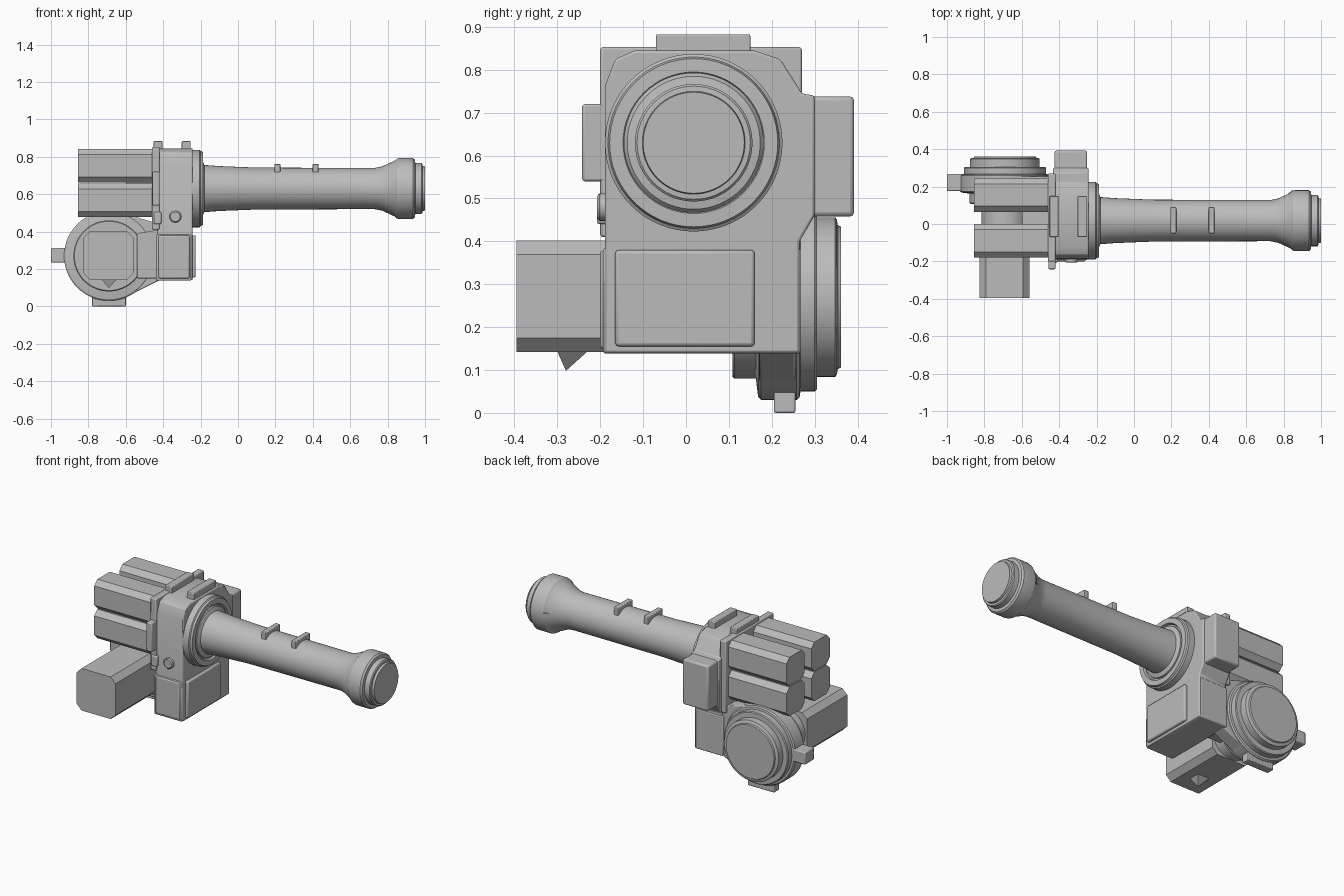
import bpy, bmesh, math
from mathutils import Vector

old = bpy.data.objects.get("Cube")
if old:
    bpy.data.objects.remove(old, do_unlink=True)

grey = bpy.data.materials.new("plain_grey")
grey.use_nodes = True
COLOUR = (0.5, 0.5, 0.5, 1)
grey.diffuse_color = COLOUR
grey.node_tree.nodes["Principled BSDF"].inputs["Base Color"].default_value = COLOUR
parts = []


def finish(name, bm, bevel=0.0):
    bmesh.ops.recalc_face_normals(bm, faces=bm.faces)
    mesh = bpy.data.meshes.new(name)
    bm.to_mesh(mesh)
    bm.free()
    mesh.materials.append(grey)
    ob = bpy.data.objects.new(name, mesh)
    bpy.context.collection.objects.link(ob)
    if bevel:
        mod = ob.modifiers.new("soft_edges", 'BEVEL')
        mod.width, mod.segments = bevel, 2
        mod.limit_method = 'ANGLE'
    parts.append(ob)
    return ob


def extrude(name, pts, axis, a, b, bevel=0.0):
    """Prism of a 2D outline: (y, z) along x, or (x, z) along y."""
    def place(p, t):
        return (t, p[0], p[1]) if axis == 'x' else (p[0], t, p[1])
    bm = bmesh.new()
    ends = [[bm.verts.new(place(p, t)) for p in pts] for t in (a, b)]
    for loop in ends:
        bm.faces.new(loop)
    n = len(pts)
    for i in range(n):
        j = (i + 1) % n
        bm.faces.new((ends[0][i], ends[0][j], ends[1][j], ends[1][i]))
    return finish(name, bm, bevel)


def box(name, x, y, z, bevel=0.006):
    pts = [(y[0], z[0]), (y[1], z[0]), (y[1], z[1]), (y[0], z[1])]
    return extrude(name, pts, 'x', x[0], x[1], bevel)


def chamfered(u, v, c):
    """Rectangle outline with cut corners."""
    (a, b), (d, e) = u, v
    return [(a + c, d), (b - c, d), (b, d + c), (b, e - c),
            (b - c, e), (a + c, e), (a, e - c), (a, d + c)]


def lathe(name, profile, centre, axis, sides=64):
    """Solid of revolution; profile holds (position along axis, radius)."""
    bm = bmesh.new()
    rings = []
    for t, r in profile:
        ring = []
        for i in range(sides):
            ang = 2 * math.pi * i / sides
            u, w = centre[0] + r * math.cos(ang), centre[1] + r * math.sin(ang)
            ring.append(bm.verts.new((t, u, w) if axis == 'x' else (u, t, w)))
        rings.append(ring)
    for p, q in zip(rings, rings[1:]):
        for i in range(sides):
            j = (i + 1) % sides
            bm.faces.new((p[i], p[j], q[j], q[i]))
    bm.faces.new(rings[0])
    bm.faces.new(rings[-1])
    return finish(name, bm)


# Long barrel with flared muzzle
AXIS = (0.018, 0.63)
lathe("barrel", [(-0.25, 0.16), (-0.19, 0.15), (-0.18, 0.126), (-0.1, 0.12),
                 (0.1, 0.112), (0.73, 0.11), (0.77, 0.118), (0.84, 0.15),
                 (0.85, 0.16), (0.86, 0.163), (0.935, 0.163), (0.945, 0.155),
                 (0.948, 0.137), (0.98, 0.137), (0.985, 0.132),
                 (0.986, 0.12), (1.0, 0.118)], AXIS, 'x')
lathe("barrel_flange", [(-0.25, 0.207), (-0.205, 0.207), (-0.2, 0.2),
                        (-0.188, 0.196), (-0.187, 0.165), (-0.2, 0.16)], AXIS, 'x')
for i, x in enumerate((0.21, 0.415)):
    box(f"barrel_ridge_{i + 1}", (x - 0.016, x + 0.016), (-0.05, 0.09), (0.69, 0.762), 0.004)
extrude("muzzle_wedge", [(0.78, 0.11), (0.85, 0.13), (0.85, 0.165)], 'y', 0, 0.03)
wedge = parts[-1]
for v in wedge.data.vertices:
    along, out, side = v.co.x, v.co.z, v.co.y
    v.co = Vector((along, AXIS[0] + out, AXIS[1] - 0.015 + side))

# Main housing
body = [(-0.19, 0.14), (0.265, 0.14), (0.265, 0.40), (0.3, 0.46), (0.3, 0.74),
        (0.27, 0.745), (0.252, 0.775), (0.22, 0.825), (0.16, 0.845),
        (-0.12, 0.845), (-0.165, 0.825), (-0.188, 0.765)]
extrude("housing", body, 'x', -0.432, -0.243, 0.006)
box("housing_back_plate", (-0.46, -0.42), (-0.2, 0.27), (0.41, 0.853))
box("side_block", (-0.425, -0.25), (0.25, 0.392), (0.458, 0.738), 0.01)
box("lower_front_panel", (-0.26, -0.226), (-0.165, 0.16), (0.155, 0.38), 0.008)
box("lower_side_panel", (-0.425, -0.26), (-0.2, -0.18), (0.15, 0.378))
box("lower_collar", (-0.438, -0.25), (-0.193, 0.267), (0.138, 0.385))
for i, x in enumerate((-0.427, -0.277)):
    box(f"top_rail_{i + 1}", (x - 0.024, x + 0.024), (-0.07, 0.15), (0.8, 0.883), 0.004)
box("side_latch", (-0.458, -0.42), (-0.242, -0.18), (0.54, 0.72))
box("lower_latch", (-0.45, -0.41), (-0.208, -0.18), (0.44, 0.505))
lathe("side_button", [(-0.18, 0.032), (-0.202, 0.032), (-0.207, 0.026)],
      (-0.335, 0.48), 'y', 24)

# Four chamfered canisters
for row, y in (("front", (-0.18, 0.0)), ("back", (0.065, 0.243))):
    for level, z in (("lower", (0.478, 0.657)), ("upper", (0.663, 0.842))):
        extrude(f"{row}_{level}_canister", chamfered(y, z, 0.03), 'x', -0.856, -0.45)
box("canister_joiner", (-0.6, -0.44), (-0.02, 0.09), (0.6, 0.72))

# Forward box with small pyramid underneath
extrude("forward_box", chamfered((-0.825, -0.56), (0.142, 0.402), 0.033), 'y', -0.395, 0.0)
bm = bmesh.new()
base = [bm.verts.new(p) for p in ((-0.73, -0.3, 0.143), (-0.65, -0.3, 0.143),
                                  (-0.65, -0.23, 0.143), (-0.73, -0.23, 0.143))]
tip = bm.verts.new((-0.69, -0.28, 0.098))
bm.faces.new(base)
for i in range(4):
    bm.faces.new((base[i], base[(i + 1) % 4], tip))
finish("underside_pyramid", bm)

# Stepped round drum at the back, its shaft and stubs
HUB = (-0.69, 0.27)
lathe("drum_shaft", [(-0.01, 0.125), (0.12, 0.125)], HUB, 'y', 48)
lathe("drum", [(0.108, 0.185), (0.113, 0.19), (0.163, 0.19), (0.168, 0.232),
               (0.175, 0.24), (0.258, 0.24), (0.265, 0.233), (0.267, 0.22),
               (0.3, 0.22), (0.305, 0.215), (0.306, 0.186), (0.348, 0.186),
               (0.352, 0.18), (0.354, 0.168), (0.362, 0.164)], HUB, 'y')
box("drum_foot", (-0.78, -0.6), (0.205, 0.255), (0.0, 0.09), 0.004)
box("drum_side_stub", (-1.0, -0.88), (0.177, 0.267), (0.235, 0.312))

# Arm joining the drum to the housing
arm = [(-0.62, 0.50), (-0.42, 0.44), (-0.42, 0.14), (-0.56, 0.07), (-0.7, 0.27)]
extrude("drum_arm", arm, 'y', 0.17, 0.255, 0.006)
extrude("arm_web", [(-0.54, 0.39), (-0.42, 0.41), (-0.42, 0.15), (-0.54, 0.15)],
        'y', 0.09, 0.18, 0.006)

# Smooth curved surfaces, keep edges sharp
bpy.ops.object.select_all(action='DESELECT')
for ob in parts:
    ob.select_set(True)
bpy.context.view_layer.objects.active = parts[0]
bpy.ops.object.shade_smooth_by_angle(angle=math.radians(28))
